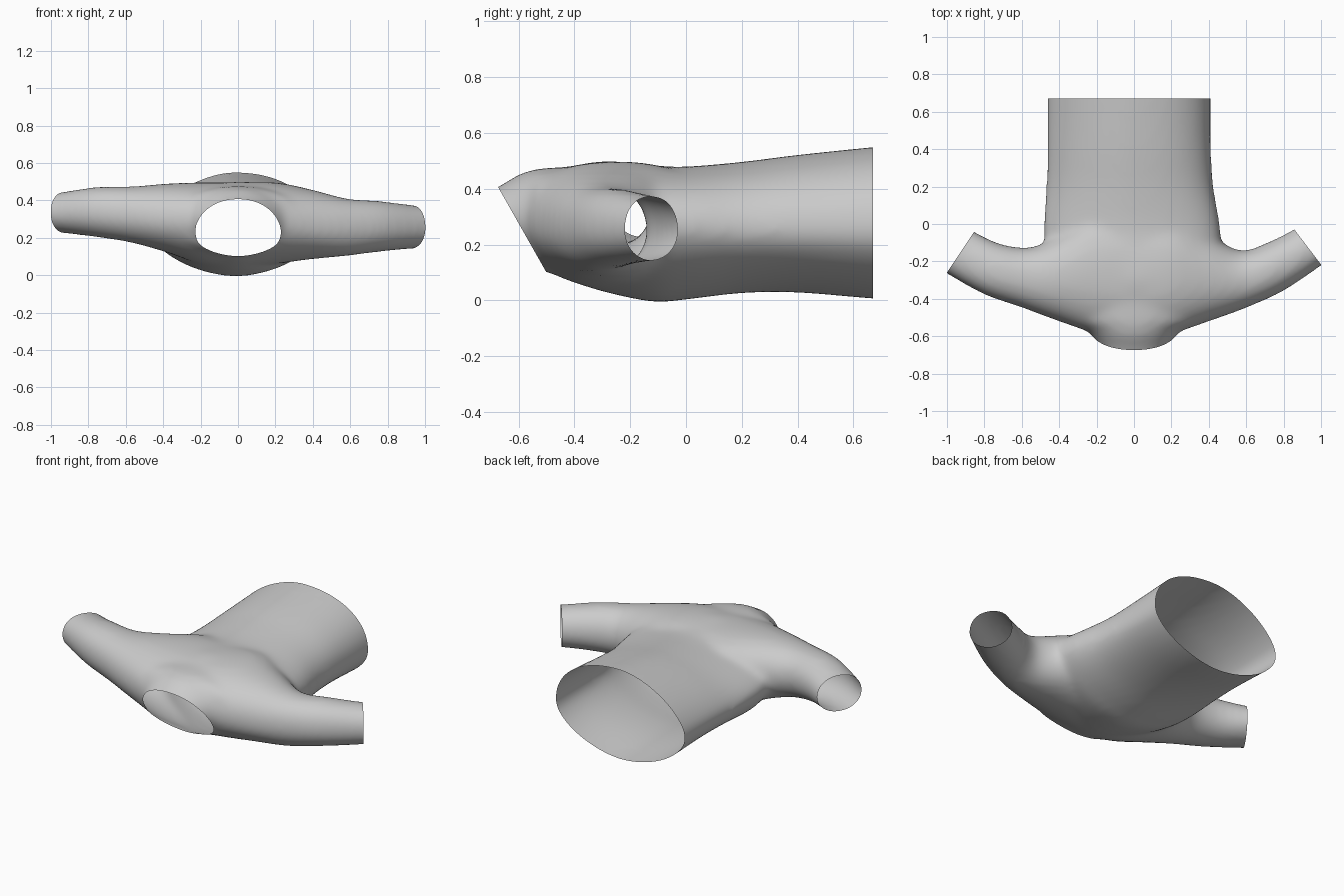
import bpy, bmesh, math
from mathutils import Vector

if "Cube" in bpy.data.objects:
    bpy.data.objects.remove(bpy.data.objects["Cube"])


def spline(rows, steps):
    """Catmull-Rom interpolation of whole parameter rows."""
    out = []
    n = len(rows)
    for i in range(n - 1):
        p = [rows[max(0, min(n - 1, i + k))] for k in (-1, 0, 1, 2)]
        for s in range(steps):
            t = s / steps
            out.append([0.5 * (2 * b + (c - a) * t + (2 * a - 5 * b + 4 * c - d) * t * t
                               + (3 * b - a - 3 * c + d) * t ** 3)
                        for a, b, c, d in zip(*p)])
    return out + [list(rows[-1])]


def loft(bm, rows, powers, sides=48, steps=5):
    """Closed tube; row = (x1, y1, x2, y2, z_low, z_side, z_high).
    powers = roundness of the quarters: top start, top end, low start, low end."""
    rings = []
    for x1, y1, x2, y2, zl, zs, zh in spline(rows, steps):
        a, b = Vector((x1, y1, 0)), Vector((x2, y2, 0))
        ring = []
        for k in range(sides):
            ang = math.tau * k / sides
            c, s = math.cos(ang), math.sin(ang)
            power = powers[(0 if s > 0 else 2) + (1 if c > 0 else 0)]
            c = math.copysign(abs(c) ** (2 / power), c)
            s = math.copysign(abs(s) ** (2 / power), s)
            p = (a + b) / 2 + (b - a) / 2 * c
            p.z = zs + s * ((zh - zs) if s > 0 else (zs - zl))
            ring.append(bm.verts.new(p))
        rings.append(ring)
    for r, q in zip(rings, rings[1:]):
        for k in range(sides):
            j = (k + 1) % sides
            bm.faces.new((r[k], r[j], q[j], q[k]))
    bm.faces.new(rings[0][::-1])
    bm.faces.new(rings[-1])


bm = bmesh.new()

# Torso: y, left x, right x, low z, side z, high z
torso = [(-.45, -.30, .30, .08, .28, .47), (-.30, -.41, .40, .032, .28, .50),
         (-.12, -.475, .46, -.005, .28, .485), (0, -.484, .459, .003, .265, .48),
         (.2, -.470, .425, .026, .25, .497), (.4, -.465, .412, .028, .25, .522),
         (.67, -.465, .411, .006, .25, .55), (.8, -.465, .411, .0, .25, .56)]
loft(bm, [(l, y, r, y, a, m, b) for y, l, r, a, m, b in torso], (1.65, 2.2, 1.8, 1.75))

# Sleeves and shoulders: front x/y, rear x/y, low z, side z, high z
loft(bm, [(-1.088, -.205, -.938, .01, .23, .33, .44), (-1.005, -.263, -.855, -.04, .225, .33, .445),
          (-.8, -.377, -.70, -.11, .203, .335, .472), (-.6, -.447, -.53, -.12, .173, .32, .475),
          (-.4, -.521, -.35, -.02, .12, .30, .49), (-.2, -.585, -.2, .1, .06, .30, .496),
          (0, -.60, 0, .1, .04, .31, .496), (.2, -.585, .2, .1, .06, .29, .496),
          (.4, -.521, .37, -.03, .085, .26, .46), (.6, -.448, .56, -.14, .103, .25, .41),
          (.8, -.357, .71, -.10, .125, .25, .397), (1.005, -.22, .855, -.028, .142, .25, .375),
          (1.084, -.16, .934, .032, .145, .25, .375)], (2.25, 2.1, 2, 2))

# Neck, flaring into the shoulders
neck = [(-.30, .46, .05, .28, .485), (-.5, .38, .10, .28, .475), (-.56, .27, .125, .28, .465),
        (-.60, .225, .14, .28, .452), (-.67, .178, .18, .28, .41), (-.8, .14, .2, .28, .35)]
loft(bm, [(-w, y, w, y, a, m, b) for y, w, a, m, b in neck], (2, 2, 1.7, 1.7))

bmesh.ops.recalc_face_normals(bm, faces=bm.faces)
mesh = bpy.data.meshes.new("shirt")
bm.to_mesh(mesh)
bm.free()
shirt = bpy.data.objects.new("shirt", mesh)
bpy.context.collection.objects.link(shirt)

# Fuse the parts into one cloth surface and relax the seams
fuse = shirt.modifiers.new("fuse", 'REMESH')
fuse.mode = 'VOXEL'
fuse.voxel_size = 0.018
relax = shirt.modifiers.new("relax", 'SMOOTH')
relax.factor = 0.5
relax.iterations = 16
dg = bpy.context.evaluated_depsgraph_get()
fused = bpy.data.meshes.new_from_object(shirt.evaluated_get(dg))
shirt.modifiers.clear()

# Cut open the hem, both cuffs and the collar (each cut only touches its own region)
bm = bmesh.new()
bm.from_mesh(fused)
cuts = [((0, .67, 0), (0, 1, 0), lambda c: c.y > .5),
        ((-1, -.26, 0), (-.21, .14, 0), lambda c: c.x < -.6),
        ((1, -.217, 0), (.184, .14, 0), lambda c: c.x > .6),
        ((0, -.5, .1), (0, -.30, -.17), lambda c: c.y < -.3)]
for co, no, region in cuts:
    faces = [f for f in bm.faces if region(f.calc_center_median())]
    edges = {e for f in faces for e in f.edges}
    verts = {v for f in faces for v in f.verts}
    bmesh.ops.bisect_plane(bm, geom=list(verts) + list(edges) + faces,
                           plane_co=co, plane_no=Vector(no).normalized(), clear_outer=True)
for f in bm.faces:
    f.smooth = True
bm.to_mesh(fused)
bm.free()
shirt.data = fused
fused.name = "shirt"
